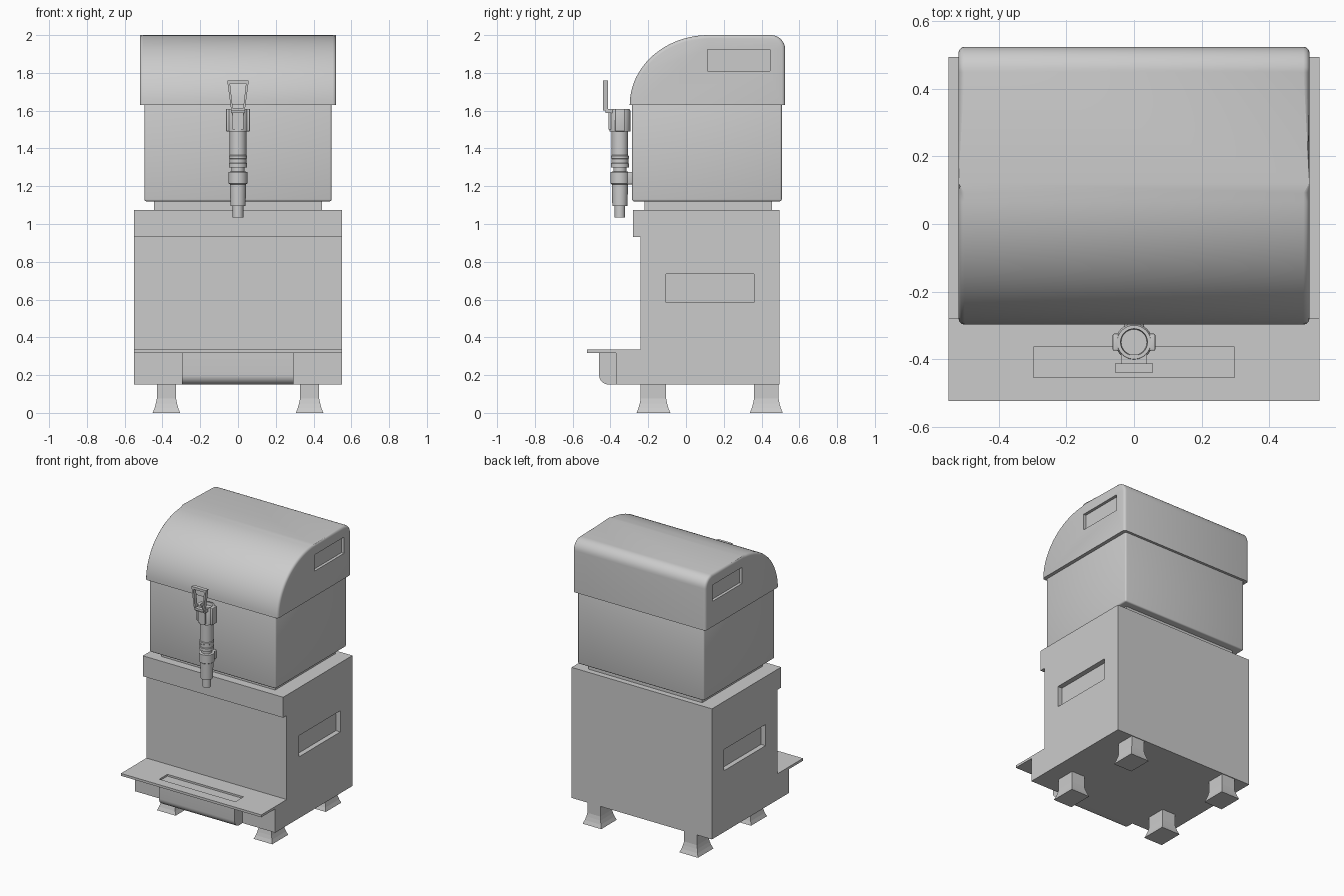
import bpy, bmesh, math

if "Cube" in bpy.data.objects:
    bpy.data.objects.remove(bpy.data.objects["Cube"])


def finish(name, bm, smooth=False):
    bmesh.ops.recalc_face_normals(bm, faces=bm.faces)
    me = bpy.data.meshes.new(name)
    bm.to_mesh(me)
    bm.free()
    ob = bpy.data.objects.new(name, me)
    bpy.context.collection.objects.link(ob)
    if smooth:
        activate(ob)
        bpy.ops.object.shade_smooth_by_angle(angle=math.radians(35))
    return ob


def activate(ob):
    bpy.ops.object.select_all(action='DESELECT')
    ob.select_set(True)
    bpy.context.view_layer.objects.active = ob


def box_mesh(x, y, z):
    bm = bmesh.new()
    bmesh.ops.create_cube(bm, size=1)
    for v in bm.verts:
        for i, (lo, hi) in enumerate((x, y, z)):
            v.co[i] = lo if v.co[i] < 0 else hi
    return bm


def box(name, x, y, z, bevel=0):
    bm = box_mesh(x, y, z)
    if bevel:
        bmesh.ops.bevel(bm, geom=bm.edges[:], offset=bevel, segments=3,
                        profile=0.5, affect='EDGES')
    return finish(name, bm, bevel > 0)


def side_profile(points, x0, x1):
    """Extrude a (y, z) outline along x."""
    bm = bmesh.new()
    face = bm.faces.new([bm.verts.new((x0, y, z)) for y, z in points])
    ext = bmesh.ops.extrude_face_region(bm, geom=[face])['geom']
    for v in ext:
        if isinstance(v, bmesh.types.BMVert):
            v.co.x = x1
    return bm


def arc(cy, cz, ry, rz, a0, a1, n):
    angles = [math.radians(a0 + (a1 - a0) * i / n) for i in range(n + 1)]
    return [(cy + ry * math.cos(a), cz + rz * math.sin(a)) for a in angles]


def cut(ob, x, y, z):
    tool = box("cutter", x, y, z)
    tool.hide_render = True
    mod = ob.modifiers.new("recess", 'BOOLEAN')
    mod.operation, mod.solver, mod.object = 'DIFFERENCE', 'EXACT', tool
    activate(ob)
    bpy.ops.object.modifier_apply(modifier=mod.name)
    bpy.data.objects.remove(tool)


def lathe(name, profile, cx, cy, n=32):
    """Closed solid of revolution from (radius, z) pairs."""
    bm = bmesh.new()
    rings = [[bm.verts.new((cx + r * math.cos(2 * math.pi * i / n),
                            cy + r * math.sin(2 * math.pi * i / n), z))
              for i in range(n)] for r, z in profile]
    for a, b in zip(rings, rings[1:]):
        for i in range(n):
            j = (i + 1) % n
            bm.faces.new((a[i], a[j], b[j], b[i]))
    bm.faces.new(rings[0])
    bm.faces.new(rings[-1])
    return finish(name, bm, True)


# Lower cabinet with overhanging top lip and projecting plinth
cabinet = finish("cabinet", side_profile(
    [(-0.37, 0.15), (0.495, 0.15), (0.495, 1.075), (-0.28, 1.075),
     (-0.28, 0.93), (-0.24, 0.93), (-0.24, 0.32), (-0.37, 0.32)], -0.55, 0.55))

# Drip tray shelf and the rounded drip box below it
tray = box("drip_tray", (-0.55, 0.55), (-0.525, -0.24), (0.318, 0.335))
cut(tray, (-0.298, 0.298), (-0.455, -0.365), (0.322, 0.4))
finish("drip_box", side_profile(
    [(-0.37, 0.15)] + arc(-0.41, 0.20, 0.05, 0.05, 270, 180, 8)
    + [(-0.46, 0.318), (-0.37, 0.318)], -0.297, 0.295), True)

# Neck and upper tank
box("neck", (-0.445, 0.445), (-0.22, 0.455), (1.07, 1.125))
box("tank", (-0.495, 0.495), (-0.285, 0.507), (1.12, 1.64), 0.01)

# Domed lid with softened end edges
bm = side_profile([(0.525, 1.63)] + arc(0.45, 1.925, 0.075, 0.075, 0, 90, 8)
                  + arc(0.12, 1.63, 0.418, 0.37, 90, 180, 24), -0.52, 0.52)
rim = [e for e in bm.edges
       if abs(e.verts[0].co.x - e.verts[1].co.x) < 1e-4
       and max(v.co.z for v in e.verts) > 1.631]
bmesh.ops.bevel(bm, geom=rim, offset=0.018, segments=3, profile=0.5,
                affect='EDGES', clamp_overlap=False)
lid = finish("lid", bm)

# Hand grips recessed in both sides
for s in (-1, 1):
    cut(cabinet, sorted((s * 0.515, s * 0.7)), (-0.105, 0.36), (0.585, 0.735))
    cut(lid, sorted((s * 0.50, s * 0.7)), (0.115, 0.445), (1.81, 1.925))
activate(lid)
bpy.ops.object.shade_smooth_by_angle(angle=math.radians(35))

# Four flared legs
for sx in (-1, 1):
    for where, y0, y1 in (("front", -0.24, -0.105), ("back", 0.36, 0.49)):
        bm = bmesh.new()
        rings = []
        for z, d in ((0.155, 0), (0.075, 0), (0.05, 0.005), (0.025, 0.012), (0, 0.022)):
            xa, xb = sx * (0.328 - d), sx * (0.43 + d)
            rings.append([bm.verts.new((x, y, z)) for x, y in
                          ((xa, y0 - d), (xb, y0 - d), (xb, y1 + d), (xa, y1 + d))])
        for a, b in zip(rings, rings[1:]):
            for i in range(4):
                j = (i + 1) % 4
                bm.faces.new((a[i], a[j], b[j], b[i]))
        bm.faces.new(rings[0])
        bm.faces.new(rings[-1])
        finish(f"{where}_leg_{'left' if sx < 0 else 'right'}", bm)

# Tap column, from nozzle up to the head
TY = -0.35
lathe("tap", [(0.028, 1.035), (0.028, 1.095), (0.04, 1.095), (0.043, 1.21),
              (0.05, 1.215), (0.05, 1.275), (0.035, 1.278), (0.035, 1.30),
              (0.048, 1.30), (0.048, 1.32), (0.045, 1.324), (0.045, 1.345),
              (0.048, 1.348), (0.048, 1.36), (0.044, 1.364), (0.044, 1.49),
              (0.055, 1.49), (0.055, 1.60), (0.05, 1.61), (0.04, 1.61),
              (0.038, 1.59)], 0, TY)

# Tap mount, side ears and lever knuckle
box("tap_mount", (-0.03, 0.03), (-0.34, -0.28), (1.21, 1.275), 0.008)
for s in (-1, 1):
    box("tap_ear", sorted((s * 0.045, s * 0.063)), (TY - 0.025, TY + 0.025),
        (1.49, 1.61), 0.004)
box("tap_front_rib", (-0.028, 0.028), (-0.41, -0.38), (1.50, 1.59))
box("lever_knuckle", (-0.038, 0.038), (-0.425, -0.385), (1.587, 1.608))

# Open lever frame
bm = bmesh.new()
outer = [(-0.036, 1.60), (0.036, 1.60), (0.057, 1.76), (-0.057, 1.76)]
inner = [(-0.028, 1.615), (0.028, 1.615), (0.042, 1.743), (-0.042, 1.743)]
o, n = ([bm.verts.new((x, -0.44, z)) for x, z in loop] for loop in (outer, inner))
faces = [bm.faces.new((o[i], o[(i + 1) % 4], n[(i + 1) % 4], n[i])) for i in range(4)]
ext = bmesh.ops.extrude_face_region(bm, geom=faces)['geom']
for v in ext:
    if isinstance(v, bmesh.types.BMVert):
        v.co.y = -0.413
finish("tap_lever", bm)
